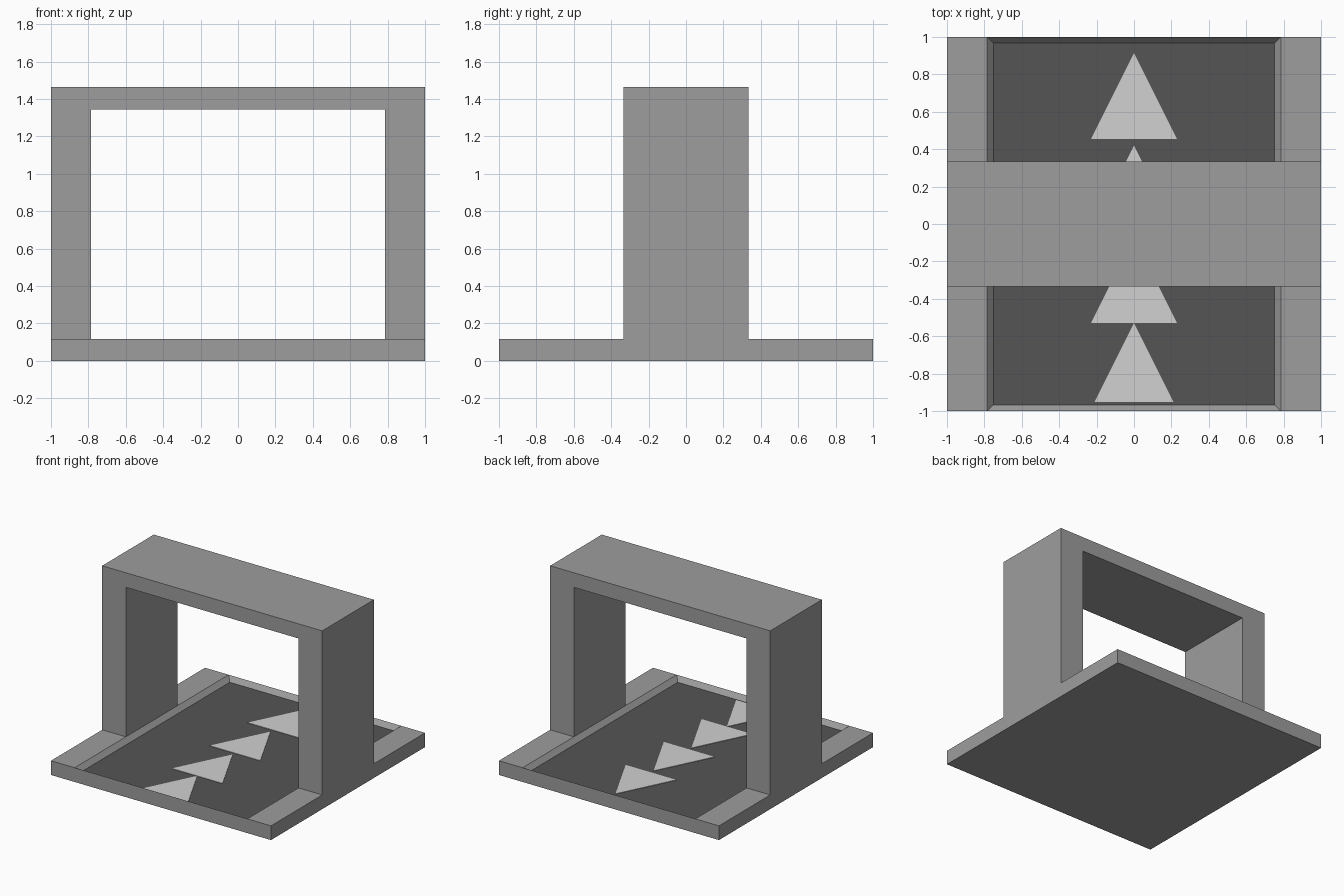
import bpy, bmesh
from mathutils import Matrix, Vector

if "Cube" in bpy.data.objects:
    bpy.data.objects.remove(bpy.data.objects["Cube"], do_unlink=True)

BASE_TOP = 0.117    # height of the base slab
INNER_X = 0.785     # half width of the opening and the tray
BEVEL, DEPTH = 0.047, 0.04


def material(name, value):
    mat = bpy.data.materials.new(name)
    mat.use_nodes = True
    color = (value, value, value, 1)
    mat.diffuse_color = color
    bsdf = next(n for n in mat.node_tree.nodes if n.type == "BSDF_PRINCIPLED")
    bsdf.inputs["Base Color"].default_value = color
    return mat


def finish(name, bm, *mats):
    bmesh.ops.recalc_face_normals(bm, faces=bm.faces)
    mesh = bpy.data.meshes.new(name)
    bm.to_mesh(mesh)
    bm.free()
    for mat in mats:
        mesh.materials.append(mat)
    obj = bpy.data.objects.new(name, mesh)
    bpy.context.collection.objects.link(obj)
    return obj


def extrude_outline(name, points, direction, mat):
    bm = bmesh.new()
    face = bm.faces.new([bm.verts.new(p) for p in points])
    new = bmesh.ops.extrude_face_region(bm, geom=[face], use_keep_orig=True)["geom"]
    verts = [g for g in new if isinstance(g, bmesh.types.BMVert)]
    bmesh.ops.translate(bm, verts=verts, vec=direction)
    return finish(name, bm, mat)


grey = material("mid grey", 0.34)
dark = material("dark grey", 0.09)
light = material("light grey", 0.64)

# Base slab with a shallow, slope-sided tray between the side strips
bm = bmesh.new()
bmesh.ops.create_cube(bm, size=1, matrix=Matrix.Translation((0, 0, BASE_TOP / 2))
                      @ Matrix.Diagonal((2, 2, BASE_TOP, 1)))
for side in (-1, 1):
    bmesh.ops.bisect_plane(bm, geom=bm.verts[:] + bm.edges[:] + bm.faces[:],
                           plane_co=(side * INNER_X, 0, 0), plane_no=(1, 0, 0))
bm.normal_update()
tray = next(f for f in bm.faces
            if f.normal.z > 0.9 and abs(f.calc_center_median().x) < 0.1)
bmesh.ops.inset_individual(bm, faces=[tray], thickness=BEVEL, depth=-DEPTH)
tray.material_index = 1
finish("base", bm, grey, dark)

# Arch: an upside-down U standing on the side strips
ARCH_Y, ARCH_TOP, LINTEL = 0.335, 1.465, 1.345
half = [(1, BASE_TOP), (1, ARCH_TOP)], [(INNER_X, LINTEL), (INNER_X, BASE_TOP)]
outline = half[0] + [(-x, z) for x, z in reversed(half[0])]
outline += [(-x, z) for x, z in reversed(half[1])] + half[1]
extrude_outline("arch", [(x, -ARCH_Y, z) for x, z in outline],
                Vector((0, 2 * ARCH_Y, 0)), grey)

# Row of arrowheads on the tray floor, the first trimmed at the tray edge
FLOOR = BASE_TOP - DEPTH
for i, tip in enumerate((-0.53, -0.07, 0.42, 0.915)):
    rear = max(tip - 0.46, BEVEL - 1)
    width = (tip - rear) / 2
    extrude_outline(f"arrow_{i + 1}",
                    [(-width, rear, FLOOR), (width, rear, FLOOR), (0, tip, FLOOR)],
                    Vector((0, 0, 0.004)), light)
